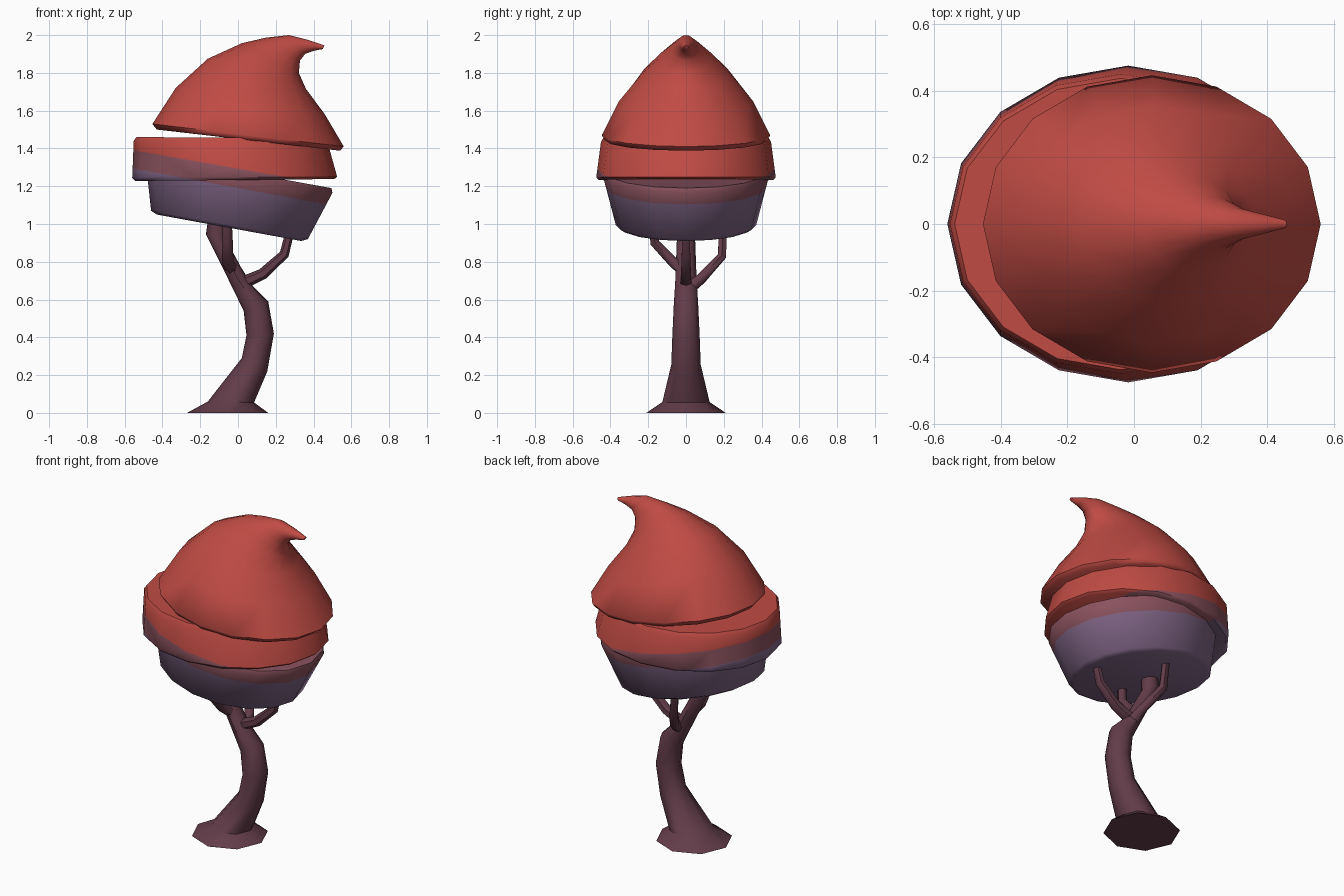
import bpy, bmesh, math
from mathutils import Vector

if "Cube" in bpy.data.objects:
    bpy.data.objects.remove(bpy.data.objects["Cube"])


def material(name, r, g, b):
    lin = [((c / 255 + 0.055) / 1.055) ** 2.4 for c in (r, g, b)]
    m = bpy.data.materials.new(name)
    m.diffuse_color = (*lin, 1)
    m.use_nodes = True
    m.node_tree.nodes["Principled BSDF"].inputs["Base Color"].default_value = m.diffuse_color
    return m


RED = material("cap red", 192, 75, 68)
MAUVE = material("mauve band", 138, 82, 94)
PURPLE = material("gill purple", 128, 101, 134)
BARK = material("bark", 98, 60, 73)


def finish(bm, name, mats, angle):
    bmesh.ops.recalc_face_normals(bm, faces=bm.faces[:])
    mesh = bpy.data.meshes.new(name)
    bm.to_mesh(mesh)
    bm.free()
    ob = bpy.data.objects.new(name, mesh)
    bpy.context.collection.objects.link(ob)
    for m in mats:
        mesh.materials.append(m)
    bpy.ops.object.select_all(action='DESELECT')
    ob.select_set(True)
    bpy.context.view_layer.objects.active = ob
    bpy.ops.object.shade_smooth_by_angle(angle=math.radians(angle))
    return ob


def skin(loops):
    """Closed solid through a list of equal-sized point loops."""
    bm = bmesh.new()
    rows = [[bm.verts.new(p) for p in loop] for loop in loops]
    n = len(rows[0])
    for a, b in zip(rows, rows[1:]):
        for i in range(n):
            j = (i + 1) % n
            bm.faces.new((a[i], a[j], b[j], b[i]))
    bm.faces.new(rows[0][::-1])
    bm.faces.new(rows[-1])
    return bm


def tilted(sections, n):
    """Ellipse loops from (left x, left z, right x, right z, y radius)."""
    loops = []
    for lx, lz, rx, rz, ry in sections:
        loop = []
        for i in range(n):
            a = 2 * math.pi * i / n
            t = (1 + math.cos(a)) / 2
            loop.append((lx + (rx - lx) * t, ry * math.sin(a), lz + (rz - lz) * t))
        loops.append(loop)
    return loops


def banded(bm):
    """Cut along two slanted planes and colour purple, mauve, red upward."""
    planes = [(Vector((0.49, 0, 1.10)), Vector((0.185, 0, 1))),
              (Vector((0.50, 0, 1.205)), Vector((0.176, 0, 1)))]
    for co, no in planes:
        geom = bm.verts[:] + bm.edges[:] + bm.faces[:]
        bmesh.ops.bisect_plane(bm, geom=geom, plane_co=co, plane_no=no, dist=1e-5)
    for f in bm.faces:
        c = f.calc_center_median()
        f.material_index = sum((c - co).dot(no) > 0 for co, no in planes)


def branch(name, path, r0, r1, n=6):
    pts = [Vector(p) for p in path]
    loops = []
    for k, p in enumerate(pts):
        d = pts[min(k + 1, len(pts) - 1)] - pts[max(k - 1, 0)]
        q = Vector((0, 0, 1)).rotation_difference(d)
        r = r0 + (r1 - r0) * k / (len(pts) - 1)
        loops.append([p + q @ Vector((r * math.cos(2 * math.pi * i / n),
                                      r * math.sin(2 * math.pi * i / n), 0)) for i in range(n)])
    finish(skin(loops), name, [BARK], 60)


# Bent trunk with flared foot
finish(skin(tilted([
    (-0.27, 0, 0.16, 0, 0.21),
    (-0.16, 0.06, 0.085, 0.055, 0.125),
    (0.02, 0.29, 0.155, 0.22, 0.078),
    (0.045, 0.41, 0.19, 0.42, 0.072),
    (0.03, 0.54, 0.16, 0.59, 0.065),
    (-0.065, 0.735, 0.06, 0.69, 0.056),
    (-0.17, 0.945, -0.065, 0.92, 0.048),
    (-0.15, 1.08, -0.06, 1.07, 0.042)], 8)), "trunk", [BARK], 50)

# Branches holding the pot
branch("right_branch", [(0.03, 0, 0.69), (0.13, 0, 0.735), (0.245, 0, 0.84), (0.285, 0, 1.0)], 0.034, 0.022)
branch("front_branch", [(-0.03, -0.02, 0.76), (-0.055, -0.07, 0.80), (-0.055, -0.165, 0.90), (-0.06, -0.18, 1.06)], 0.034, 0.025)
branch("back_branch", [(0.03, 0.03, 0.67), (0.02, 0.08, 0.71), (-0.05, 0.19, 0.83), (-0.07, 0.20, 1.06)], 0.034, 0.022)

# Lower tilted pot
bm = skin(tilted([
    (-0.43, 1.05, 0.335, 0.91, 0.345),
    (-0.46, 1.07, 0.37, 0.92, 0.372),
    (-0.49, 1.345, 0.50, 1.165, 0.44),
    (-0.48, 1.365, 0.495, 1.19, 0.432)], 16))
banded(bm)
finish(bm, "lower_cap", [PURPLE, MAUVE, RED], 50)

# Middle ring, nearly level
bm = skin(tilted([
    (-0.545, 1.228, 0.51, 1.238, 0.462),
    (-0.56, 1.245, 0.525, 1.25, 0.475),
    (-0.552, 1.44, 0.475, 1.43, 0.45),
    (-0.538, 1.46, 0.46, 1.455, 0.437)], 16))
banded(bm)
finish(bm, "middle_cap", [PURPLE, MAUVE, RED], 50)

# Pointed top cap with curled tip
finish(skin(tilted([
    (-0.43, 1.50, 0.54, 1.388, 0.43),
    (-0.453, 1.53, 0.56, 1.41, 0.446),
    (-0.33, 1.72, 0.46, 1.58, 0.355),
    (-0.16, 1.875, 0.36, 1.715, 0.235),
    (0.02, 1.957, 0.322, 1.80, 0.14),
    (0.15, 1.987, 0.328, 1.865, 0.08),
    (0.27, 2.0, 0.355, 1.90, 0.048),
    (0.37, 1.975, 0.40, 1.917, 0.03),
    (0.458, 1.945, 0.448, 1.926, 0.012)], 16)), "top_cap", [RED], 60)
